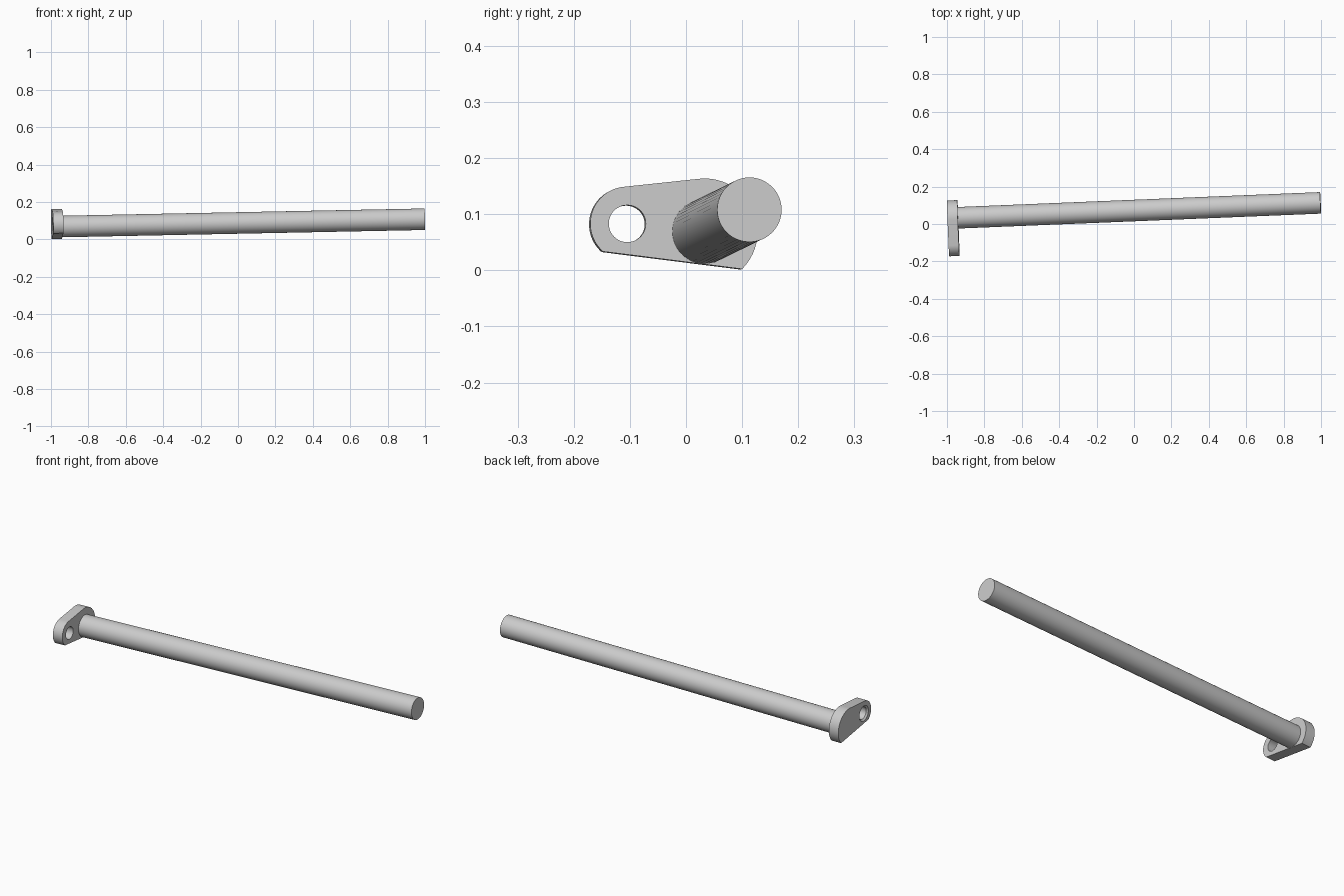
import bpy, bmesh
from math import sin, cos, radians, tau
from mathutils import Vector, Matrix

cube = bpy.data.objects.get("Cube")
if cube:
    bpy.data.objects.remove(cube, do_unlink=True)

# One plain grey finish
grey = bpy.data.materials.new("plain_grey")
grey.use_nodes = True
colour = (0.6, 0.6, 0.6, 1)
grey.diffuse_color = colour
grey.node_tree.nodes["Principled BSDF"].inputs["Base Color"].default_value = colour

# Frame of the slightly tilted rod: u along it, v sideways, w upward
start = Vector((-0.9957, 0.031, 0.068))
end = Vector((0.9973, 0.113, 0.108))
length = (end - start).length
u = (end - start).normalized()
v = Vector((0, 0, 1)).cross(u).normalized()
w = u.cross(v)
frame = Matrix((u, v, w)).transposed().to_4x4()
frame.translation = start


def arc(centre, radius, a0, a1, steps):
    angles = [radians(a0 + (a1 - a0) * i / steps) for i in range(steps + 1)]
    return [(centre[0] + radius * cos(a), centre[1] + radius * sin(a)) for a in angles]


def circle(centre, radius, steps=48):
    return arc(centre, radius, 0, 360, steps)[:-1]


def loft(name, sections):
    """Closed solid through outlines placed at distances along the rod axis."""
    bm = bmesh.new()
    rings = [[bm.verts.new((d, *p)) for p in outline] for d, outline in sections]
    for a, b in zip(rings, rings[1:]):
        for i in range(len(a)):
            j = (i + 1) % len(a)
            bm.faces.new((a[i], a[j], b[j], b[i]))
    bm.faces.new(rings[0])
    bm.faces.new(rings[-1])
    bmesh.ops.recalc_face_normals(bm, faces=bm.faces)
    mesh = bpy.data.meshes.new(name)
    bm.to_mesh(mesh)
    bm.free()
    mesh.materials.append(grey)
    obj = bpy.data.objects.new(name, mesh)
    obj.matrix_world = frame
    bpy.context.collection.objects.link(obj)
    return obj


def activate(obj):
    bpy.ops.object.select_all(action="DESELECT")
    obj.select_set(True)
    bpy.context.view_layer.objects.active = obj


thick = 0.055
hole = (-0.138, 0.014)

# Mounting plate: large and small round ends, flat along the bottom
outline = arc((0, 0), 0.0945, -45, 96.5, 28) + arc(hole, 0.066, 96.5, 228.7, 26)
plate = loft("mounting_plate", [(0, outline), (thick, outline)])

# Bolt hole, slightly countersunk on the outer face
cutter = loft("hole_cutter", [(-0.008, circle(hole, 0.049)), (0.008, circle(hole, 0.033)),
                              (thick + 0.02, circle(hole, 0.033))])
cutter.hide_render = True
cut = plate.modifiers.new("bolt_hole", "BOOLEAN")
cut.operation = "DIFFERENCE"
cut.solver = "EXACT"
cut.object = cutter
activate(plate)
bpy.ops.object.modifier_apply(modifier=cut.name)
bpy.data.objects.remove(cutter, do_unlink=True)

# Long round rod standing out of the plate
rod = loft("rod", [(thick - 0.005, circle((0, 0), 0.0575)), (length, circle((0, 0), 0.0575))])

for part in (plate, rod):
    activate(part)
    bpy.ops.object.shade_smooth_by_angle(angle=radians(30))
